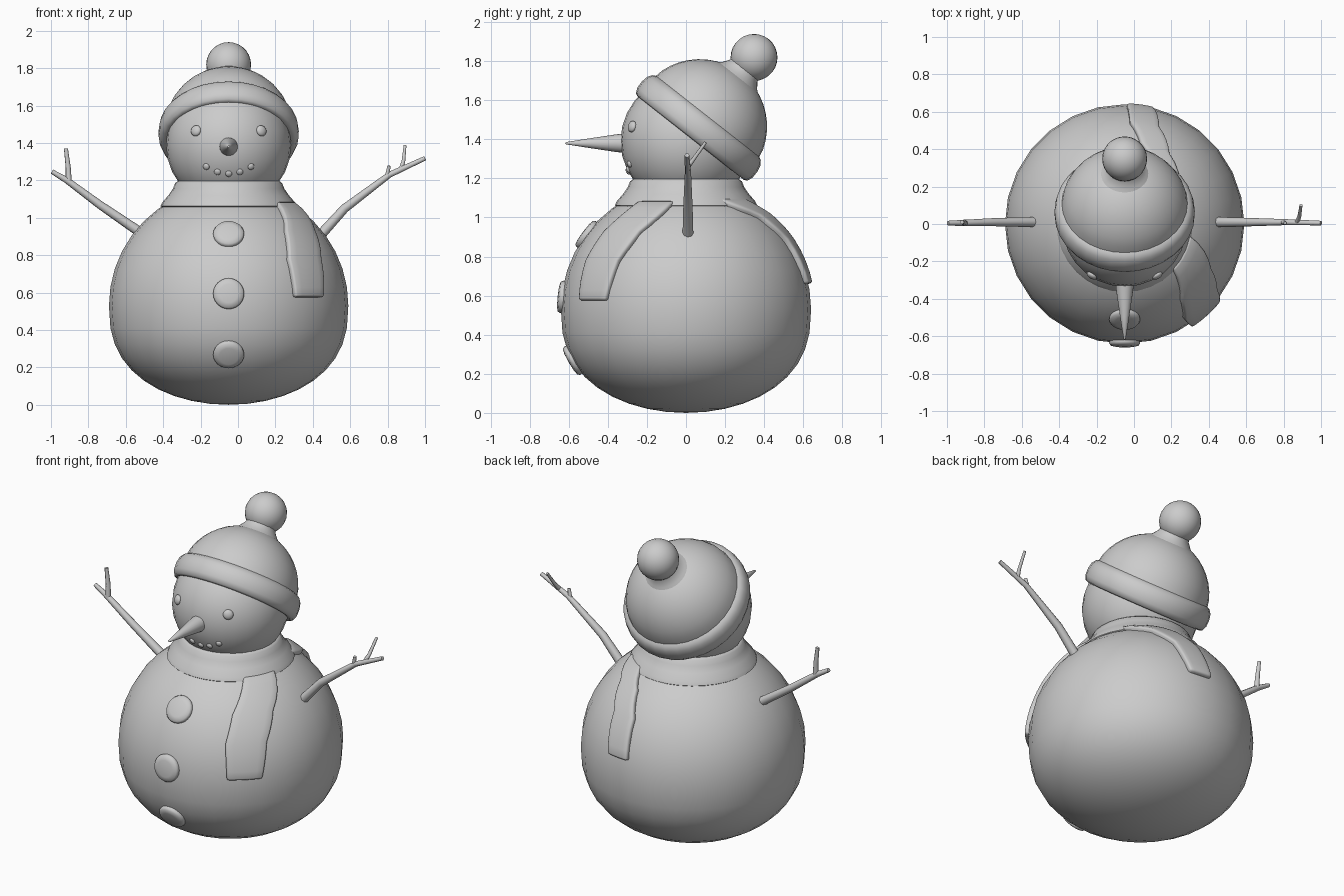
import bpy, bmesh
from math import sin, cos, radians, pi
from mathutils import Vector, Matrix

cube = bpy.data.objects.get("Cube")
if cube:
    bpy.data.objects.remove(cube)

CX = -0.05              # axis of the figure
BODY_Z, BODY_R = 0.53, 0.64

grey = bpy.data.materials.new("plain_grey")
grey.use_nodes = True
grey.diffuse_color = (0.6, 0.6, 0.6, 1)
grey.node_tree.nodes["Principled BSDF"].inputs["Base Color"].default_value = (0.6, 0.6, 0.6, 1)


def finish(obj, angle=50):
    """Give the object its material and smooth shading with kept edges."""
    if not obj.data.materials:
        obj.data.materials.append(grey)
    bpy.ops.object.select_all(action='DESELECT')
    obj.select_set(True)
    bpy.context.view_layer.objects.active = obj
    bpy.ops.object.shade_smooth_by_angle(angle=radians(angle))
    return obj


def from_bmesh(name, bm):
    mesh = bpy.data.meshes.new(name)
    bm.to_mesh(mesh)
    bm.free()
    obj = bpy.data.objects.new(name, mesh)
    bpy.context.collection.objects.link(obj)
    return obj


def lathe(name, profile, origin, axis=(0, 0, 1), steps=32):
    """Turn a (radius, height) profile about an axis through origin."""
    bm = bmesh.new()
    verts = [bm.verts.new((r, 0, z)) for r, z in profile]
    edges = [bm.edges.new(pair) for pair in zip(verts, verts[1:])]
    bmesh.ops.spin(bm, geom=verts + edges, cent=(0, 0, 0), axis=(0, 0, 1),
                   angle=2 * pi, steps=steps, use_merge=False)
    bmesh.ops.remove_doubles(bm, verts=bm.verts, dist=0.0005)
    bmesh.ops.recalc_face_normals(bm, faces=bm.faces)
    obj = from_bmesh(name, bm)
    turn = Vector(axis).to_track_quat('Z', 'Y').to_matrix().to_4x4()
    obj.matrix_world = Matrix.Translation(origin) @ turn
    return finish(obj)


def ball(name, radius, origin, scale=(1, 1, 1), axis=(0, 0, 1), segments=28):
    bm = bmesh.new()
    bmesh.ops.create_uvsphere(bm, u_segments=segments, v_segments=segments // 2, radius=radius)
    bmesh.ops.scale(bm, vec=scale, verts=bm.verts)
    obj = from_bmesh(name, bm)
    turn = Vector(axis).to_track_quat('Z', 'Y').to_matrix().to_4x4()
    obj.matrix_world = Matrix.Translation(origin) @ turn
    return finish(obj)


def twig(name, points, thick, thin):
    """Tapered round stick through the points."""
    curve = bpy.data.curves.new(name, 'CURVE')
    curve.dimensions = '3D'
    curve.bevel_depth = 1
    curve.bevel_resolution = 2
    curve.use_fill_caps = True
    spline = curve.splines.new('POLY')
    spline.points.add(len(points) - 1)
    for i, (point, co) in enumerate(zip(spline.points, points)):
        point.co = (*co, 1)
        point.radius = thick + (thin - thick) * i / (len(points) - 1)
    obj = bpy.data.objects.new(name, curve)
    bpy.context.collection.objects.link(obj)
    bpy.ops.object.select_all(action='DESELECT')
    obj.select_set(True)
    bpy.context.view_layer.objects.active = obj
    bpy.ops.object.convert(target='MESH')
    return finish(bpy.context.object)


def scarf_tail(name, rows):
    """Cloth strip lying on the body; rows hold height, first and last azimuth."""
    bm = bmesh.new()
    grid = []
    for low, high in zip(rows, rows[1:]):
        for k in range(4 + (high is rows[-1])):
            z, a, b = (p + (q - p) * k / 4 for p, q in zip(low, high))
            r = (BODY_R ** 2 - (z - BODY_Z) ** 2) ** 0.5
            angles = [radians(a + (b - a) * j / 5) for j in range(6)]
            grid.append([bm.verts.new((CX + r * cos(t), r * sin(t), z)) for t in angles])
    for under, over in zip(grid, grid[1:]):
        for j in range(5):
            bm.faces.new((under[j], under[j + 1], over[j + 1], over[j]))
    obj = from_bmesh(name, bm)
    solid = obj.modifiers.new("thickness", 'SOLIDIFY')
    solid.thickness, solid.offset = 0.044, 0
    bevel = obj.modifiers.new("soft_edge", 'BEVEL')
    bevel.width, bevel.segments = 0.012, 2
    bevel.limit_method, bevel.angle_limit = 'ANGLE', radians(50)
    return finish(obj)


# Body: round above, slightly flattened below
profile = []
for i in range(21):
    lat = radians(-90 + 9 * i)
    rise = BODY_R * sin(lat) if lat > 0 else -BODY_Z * abs(sin(lat)) ** 0.8
    profile.append((BODY_R * cos(lat), BODY_Z + rise))
lathe("body", profile, (CX, 0, 0), steps=28)

# Head
ball("head", 0.335, (CX, 0, 1.39))

# Scarf: collar and two hanging ends
lathe("scarf_collar", [(0.2, 1.04), (0.35, 1.05), (0.364, 1.062), (0.355, 1.082), (0.322, 1.12),
                       (0.298, 1.155), (0.286, 1.185), (0.27, 1.197), (0.2, 1.197)], (CX, 0, 0))
scarf_tail("scarf_front_end", [(0.575, -57, -39), (0.775, -58, -35), (0.92, -54, -27), (1.07, -43, -10)])
scarf_tail("scarf_back_end", [(0.66, 76, 89), (0.88, 70, 87), (1.0, 57, 79), (1.08, 28, 64)])

# Hat: rolled brim and dome in one tilted turned shape
hat_axis = Vector((0, 0.618, 0.786))
hat_centre = Vector((CX, 0.07, 1.465))
brim = [(0.29, -0.06), (0.345, -0.075), (0.362, -0.068), (0.374, -0.04),
        (0.375, 0.0), (0.368, 0.035), (0.352, 0.058), (0.336, 0.066)]
dome = [(0.345 * cos(radians(a)), 0.345 * sin(radians(a))) for a in range(18, 91, 8)]
lathe("hat", brim + dome, hat_centre, hat_axis)
lathe("pompom_base", [(0.15, 0.3), (0.115, 0.33), (0.092, 0.36), (0.08, 0.4), (0, 0.4)],
      hat_centre, hat_axis)
ball("pompom", 0.12, hat_centre + hat_axis * 0.45)

# Nose
lathe("carrot_nose", [(0, -0.03), (0.05, 0), (0.045, 0.05), (0.024, 0.19), (0.006, 0.305), (0, 0.312)],
      (CX, -0.308, 1.38), (0, -1, 0), steps=20)

# Eyes and mouth pebbles, flattened against the head
pebbles = [("eye", 0.03, s * 0.175, 1.465) for s in (-1, 1)]
pebbles += [("mouth_pebble", 0.018, 0.06 * i, 1.235 + 0.0095 * i * i) for i in range(-2, 3)]
for name, size, dx, z in pebbles:
    dy = -(0.335 ** 2 - dx ** 2 - (z - 1.39) ** 2) ** 0.5
    ball(name, size, (CX + dx, dy, z), (1, 1, 0.55), (dx, dy, z - 1.39), 16)

# Coat buttons
for y, z, tilt in [(-0.511, 0.915, 37), (-0.637, 0.594, 6), (-0.582, 0.267, -30)]:
    lathe("button", [(0, -0.02), (0.08, -0.02), (0.083, 0.0), (0.076, 0.012), (0.05, 0.018), (0, 0.02)],
          (CX, y, z), (0, -cos(radians(tilt)), sin(radians(tilt))), steps=24)

# Stick arms
twig("right_arm", [(-0.52, 0.01, 0.92), (-0.74, 0.01, 1.07), (-0.915, 0.005, 1.2), (-0.995, 0.005, 1.247)],
     0.027, 0.012)
twig("right_arm_twig", [(-0.905, 0.005, 1.19), (-0.908, 0.01, 1.27), (-0.92, 0.01, 1.37)], 0.017, 0.011)
twig("left_arm", [(0.43, 0.01, 0.895), (0.57, 0.01, 1.05), (0.69, 0.01, 1.14), (0.81, 0.01, 1.23),
                  (1.0, 0.005, 1.318)], 0.028, 0.012)
twig("left_arm_short_twig", [(0.795, 0.01, 1.215), (0.808, 0.005, 1.278)], 0.013, 0.009)
twig("left_arm_long_twig", [(0.872, 0.01, 1.26), (0.884, 0.04, 1.3), (0.893, 0.1, 1.385)], 0.013, 0.008)
